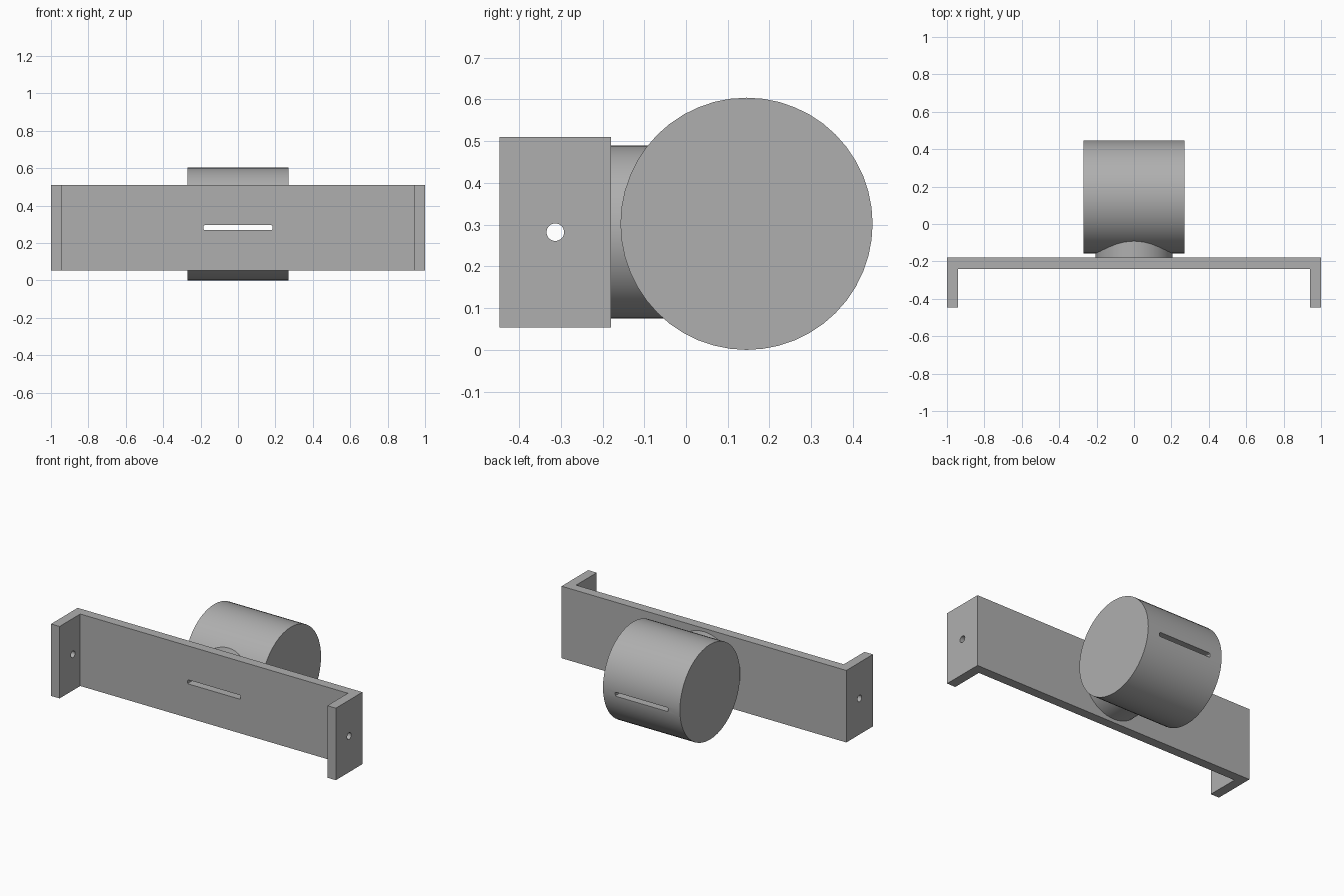
import bpy
import bmesh
from math import radians
from mathutils import Matrix

if "Cube" in bpy.data.objects:
    bpy.data.objects.remove(bpy.data.objects["Cube"], do_unlink=True)

GREY = (0.43, 0.43, 0.43, 1.0)
AXIS_Z = 0.282      # height shared by slot, holes and neck
BACK_Y = -0.18      # rear face of the bracket
DRUM_R = 0.302

grey = bpy.data.materials.new("plain grey")
grey.use_nodes = True
grey.diffuse_color = GREY
grey.node_tree.nodes["Principled BSDF"].inputs["Base Color"].default_value = GREY


def finish(name, bm):
    """Turn a bmesh into a named grey object."""
    bmesh.ops.recalc_face_normals(bm, faces=bm.faces)
    mesh = bpy.data.meshes.new(name)
    bm.to_mesh(mesh)
    bm.free()
    mesh.materials.append(grey)
    obj = bpy.data.objects.new(name, mesh)
    bpy.context.collection.objects.link(obj)
    return obj


def cylinder(name, radius, length, centre, axis, segments):
    turn = Matrix.Rotation(radians(90), 4, "Y" if axis == "X" else "X")
    bm = bmesh.new()
    bmesh.ops.create_cone(bm, cap_ends=True, segments=segments, radius1=radius,
                          radius2=radius, depth=length,
                          matrix=Matrix.Translation(centre) @ turn)
    return finish(name, bm)


def cut(obj, cutter):
    mod = obj.modifiers.new("cut " + cutter.name, "BOOLEAN")
    mod.operation = "DIFFERENCE"
    mod.solver = "EXACT"
    mod.object = cutter
    select(obj)
    bpy.ops.object.modifier_apply(modifier=mod.name)


def select(obj):
    bpy.ops.object.select_all(action="DESELECT")
    obj.select_set(True)
    bpy.context.view_layer.objects.active = obj


# Bracket: U-shaped outline seen from above, extruded upward
half = [(1, BACK_Y), (1, -0.447), (0.94, -0.447), (0.94, -0.24)]
outline = half + [(-x, y) for x, y in reversed(half)]
bm = bmesh.new()
face = bm.faces.new([bm.verts.new((x, y, 0.053)) for x, y in outline])
extruded = bmesh.ops.extrude_face_region(bm, geom=[face])["geom"]
bmesh.ops.translate(bm, vec=(0, 0, 0.457),
                    verts=[g for g in extruded if isinstance(g, bmesh.types.BMVert)])
bracket = finish("bracket", bm)

# Drum lying sideways, and the round neck joining it to the bracket
drum = cylinder("drum", DRUM_R, 0.54, (0, 0.145, DRUM_R), "X", 48)
neck = cylinder("neck", 0.207, 0.2, (0, BACK_Y + 0.1, AXIS_Z), "Y", 48)

# Slot cutter with softened corners, running front to back
bm = bmesh.new()
bmesh.ops.create_cube(bm, size=1, matrix=Matrix.Translation((0, 0, AXIS_Z))
                      @ Matrix.Diagonal((0.37, 2, 0.026, 1)))
long_edges = [e for e in bm.edges if abs(e.verts[0].co.y - e.verts[1].co.y) > 1]
bmesh.ops.bevel(bm, geom=long_edges, offset=0.006, segments=3,
                profile=0.5, affect="EDGES")
slot = finish("slot cutter", bm)

# Screw hole cutter through both arms
hole = cylinder("hole cutter", 0.021, 3, (0, -0.313, AXIS_Z), "X", 32)

for part in (bracket, drum, neck):
    cut(part, slot)
cut(bracket, hole)

for cutter in (slot, hole):
    bpy.data.objects.remove(cutter, do_unlink=True)

for part in (bracket, drum, neck):
    select(part)
    bpy.ops.object.shade_smooth_by_angle(angle=radians(30))
